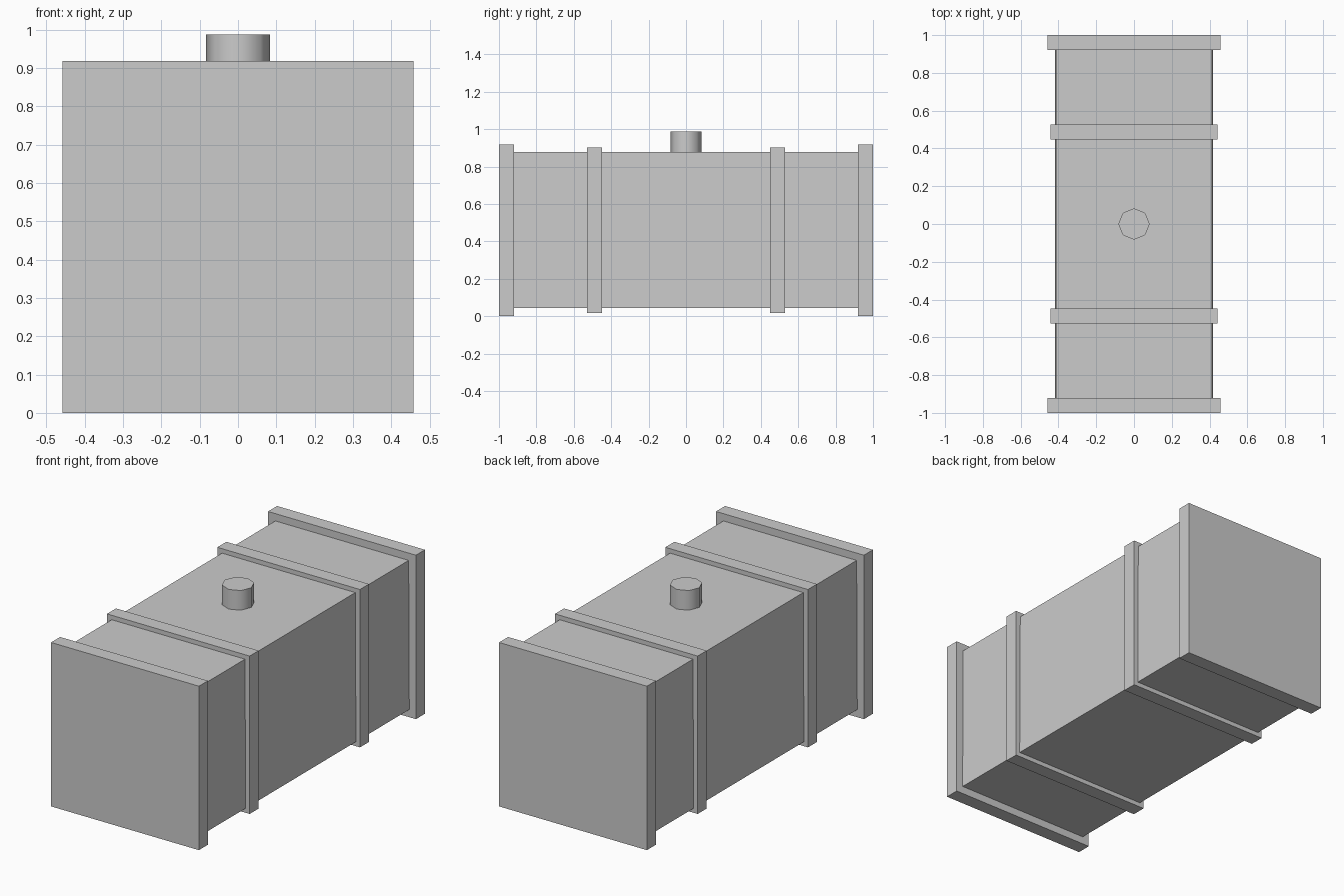
import bpy, bmesh, math

if "Cube" in bpy.data.objects:
    bpy.data.objects.remove(bpy.data.objects["Cube"])

grey = bpy.data.materials.new("light_grey")
grey.diffuse_color = (0.6, 0.6, 0.6, 1)
grey.use_nodes = True
grey.node_tree.nodes["Principled BSDF"].inputs["Base Color"].default_value = grey.diffuse_color
MID_Z = 0.46


def finish(name, bm):
    bmesh.ops.recalc_face_normals(bm, faces=bm.faces)
    mesh = bpy.data.meshes.new(name)
    bm.to_mesh(mesh)
    bm.free()
    mesh.materials.append(grey)
    ob = bpy.data.objects.new(name, mesh)
    bpy.context.collection.objects.link(ob)
    return ob


def slab(name, half, y0, y1, z_low=None, top_half=None):
    """Square block around the tank axis, running from y0 to y1."""
    bm = bmesh.new()
    bmesh.ops.create_cube(bm, size=2)
    low = MID_Z - half if z_low is None else z_low
    for v in bm.verts:
        top = v.co.z > 0
        width = top_half if top and top_half else half
        v.co = (v.co.x * width, y1 if v.co.y > 0 else y0,
                MID_Z + half if top else low)
    return finish(name, bm)


# Tank body, very slightly narrower at the top
slab("tank_body", 0.417, -0.93, 0.93, top_half=0.413)

# End plates and straps, mirrored front to back
for side, s in (("front", -1), ("back", 1)):
    slab(side + "_end_plate", 0.458, *sorted((s * 0.92, s * 1.0)), z_low=0.0)
    slab(side + "_strap", 0.442, *sorted((s * 0.448, s * 0.528)))

# Eight-sided filler cap, smooth around its wall
bm = bmesh.new()
bmesh.ops.create_cone(bm, cap_ends=True, segments=8, radius1=0.083,
                      radius2=0.083, depth=0.127)
bmesh.ops.translate(bm, verts=bm.verts, vec=(0, 0, 0.987 - 0.0635))
cap = finish("filler_cap", bm)
bpy.context.view_layer.objects.active = cap
cap.select_set(True)
bpy.ops.object.shade_smooth_by_angle(angle=math.radians(50))
